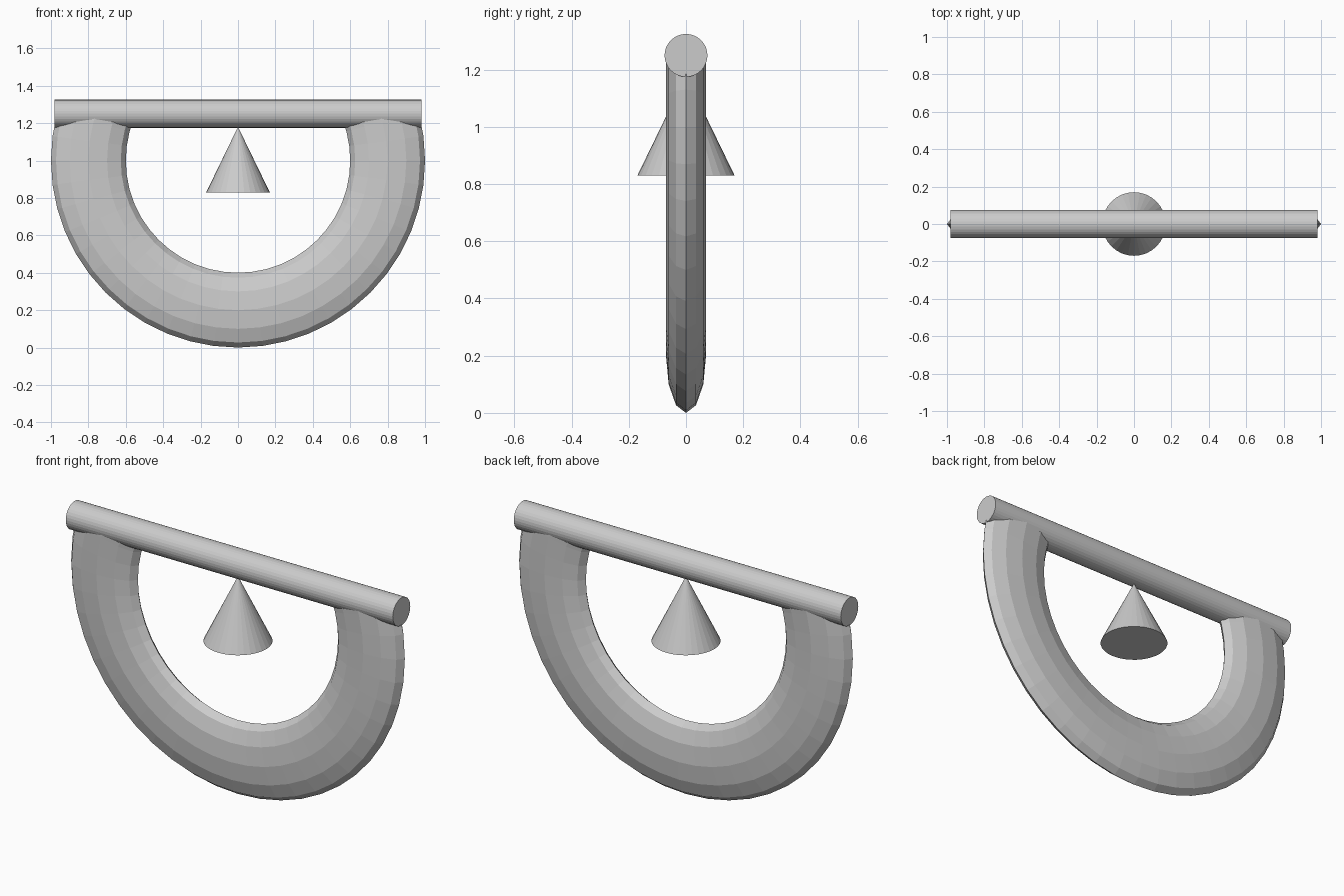
import bpy, bmesh
from math import sin, cos, pi
from mathutils import Matrix

if "Cube" in bpy.data.objects:
    bpy.data.objects.remove(bpy.data.objects["Cube"])


def finish(bm, name):
    bmesh.ops.recalc_face_normals(bm, faces=bm.faces[:])
    mesh = bpy.data.meshes.new(name)
    bm.to_mesh(mesh)
    bm.free()
    obj = bpy.data.objects.new(name, mesh)
    bpy.context.collection.objects.link(obj)
    return obj


def cone(name, r1, r2, depth, matrix):
    bm = bmesh.new()
    bmesh.ops.create_cone(bm, cap_ends=True, segments=32, radius1=r1,
                          radius2=r2, depth=depth, matrix=matrix)
    return finish(bm, name)


BAR_Z = 1.25

# Curved band: flattened 12-sided ring, cut off inside the bar
SEGS, SIDES = 48, 12
bm = bmesh.new()
rings = []
for i in range(SEGS):
    a = 2 * pi * i / SEGS
    ring = []
    for j in range(SIDES):
        b = 2 * pi * j / SIDES
        r = 0.8 + 0.2 * cos(b)
        ring.append(bm.verts.new((r * cos(a), 0.07 * sin(b), 1 + r * sin(a))))
    rings.append(ring)
for i in range(SEGS):
    p, q = rings[i], rings[(i + 1) % SEGS]
    for j in range(SIDES):
        k = (j + 1) % SIDES
        bm.faces.new((p[j], p[k], q[k], q[j]))
cut = bmesh.ops.bisect_plane(bm, geom=bm.verts[:] + bm.edges[:] + bm.faces[:],
                             plane_co=(0, 0, BAR_Z), plane_no=(0, 0, 1),
                             clear_outer=True)
edges = [e for e in cut["geom_cut"] if isinstance(e, bmesh.types.BMEdge)]
bmesh.ops.holes_fill(bm, edges=edges, sides=0)
finish(bm, "curved_band")

# Horizontal bar across the top
cone("top_bar", 0.075, 0.075, 1.96,
     Matrix.Translation((0, 0, BAR_Z)) @ Matrix.Rotation(pi / 2, 4, 'Y'))

# Cone hanging under the bar
cone("hanging_cone", 0.17, 0, 0.35, Matrix.Translation((0, 0, 1.005)))
